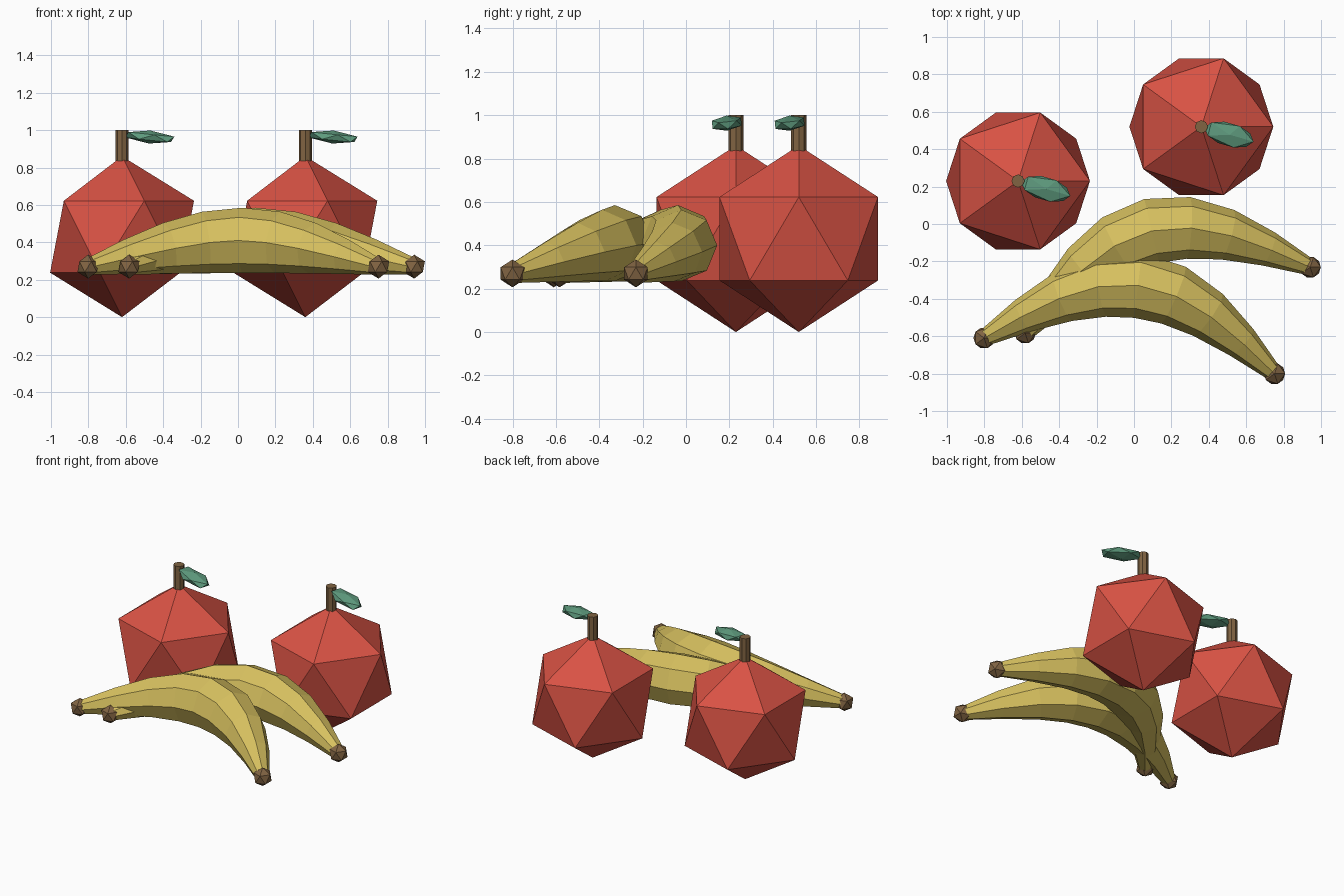
import bpy, bmesh, math
from mathutils import Vector, Matrix

if "Cube" in bpy.data.objects:
    bpy.data.objects.remove(bpy.data.objects["Cube"])


def material(name, rgb):
    m = bpy.data.materials.new(name)
    m.diffuse_color = (*rgb, 1)
    m.use_nodes = True
    m.node_tree.nodes["Principled BSDF"].inputs["Base Color"].default_value = m.diffuse_color
    return m


RED = material("apple red", (0.69, 0.085, 0.058))
YELLOW = material("banana yellow", (0.68, 0.53, 0.115))
GREEN = material("leaf green", (0.114, 0.33, 0.21))
BROWN = material("stem brown", (0.22, 0.127, 0.055))


def finish(bm, name, mat):
    mesh = bpy.data.meshes.new(name)
    bmesh.ops.recalc_face_normals(bm, faces=bm.faces)
    bm.to_mesh(mesh)
    bm.free()
    mesh.materials.append(mat)
    obj = bpy.data.objects.new(name, mesh)
    bpy.context.collection.objects.link(obj)
    return obj


def ico(name, loc, scale, mat, rot=Matrix()):
    bm = bmesh.new()
    bmesh.ops.create_icosphere(bm, subdivisions=1, radius=1)
    shape = Matrix.Translation(loc) @ rot @ Matrix.Diagonal((*scale, 1))
    bm.transform(shape)
    return finish(bm, name, mat)


def apple(tag, x, y):
    # faceted fruit body
    ico(f"apple_body_{tag}", (x, y, 0.43), (0.43,) * 3, RED)
    # stem
    bm = bmesh.new()
    bmesh.ops.create_cone(bm, cap_ends=True, segments=8, radius1=0.035,
                          radius2=0.035, depth=0.18,
                          matrix=Matrix.Translation((x, y, 0.91)))
    finish(bm, f"apple_stem_{tag}", BROWN)
    # leaf, flat and slightly tilted
    rot = Matrix.Rotation(math.radians(-16), 4, 'Z') @ Matrix.Rotation(0.1, 4, 'Y')
    ico(f"apple_leaf_{tag}", (x + 0.148, y - 0.042, 0.963), (0.152, 0.07, 0.035), GREEN, rot)


def banana(tag, x, y, angle, steps=8, sides=8):
    half = 0.782
    place = Matrix.Translation((x, y, 0)) @ Matrix.Rotation(math.radians(angle), 4, 'Z')
    bm = bmesh.new()
    rings = []
    for i in range(steps + 1):
        a = math.pi * i / steps
        s, c = math.sin(a), math.cos(a)
        centre = Vector((half * (2 * i / steps - 1), 0.38 * s, 0.27 + 0.14 * s))
        tangent = Vector((2 * half / math.pi, 0.38 * c, 0.14 * c)).normalized()
        side = Vector((0, 0, 1)).cross(tangent).normalized()
        up = tangent.cross(side)
        r = 0.045 + 0.13 * s
        ring = []
        for k in range(sides):
            t = 2 * math.pi * k / sides
            ring.append(bm.verts.new(centre + r * (math.cos(t) * side + math.sin(t) * up)))
        rings.append(ring)
    for p, q in zip(rings, rings[1:]):
        for k in range(sides):
            n = (k + 1) % sides
            bm.faces.new((p[k], p[n], q[n], q[k]))
    bm.faces.new(rings[0])
    bm.faces.new(rings[-1])
    bm.transform(place)
    finish(bm, f"banana_body_{tag}", YELLOW)
    # brown knobs on both ends
    for label, sx in (("left", -1), ("right", 1)):
        ico(f"banana_tip_{tag}_{label}", place @ Vector((sx * half, 0, 0.27)), (0.064,) * 3, BROWN)


apple("left", -0.62, 0.23)
apple("right", 0.36, 0.52)
banana("front", -0.025, -0.705, -7)
banana("back", 0.18, -0.407, 13)
